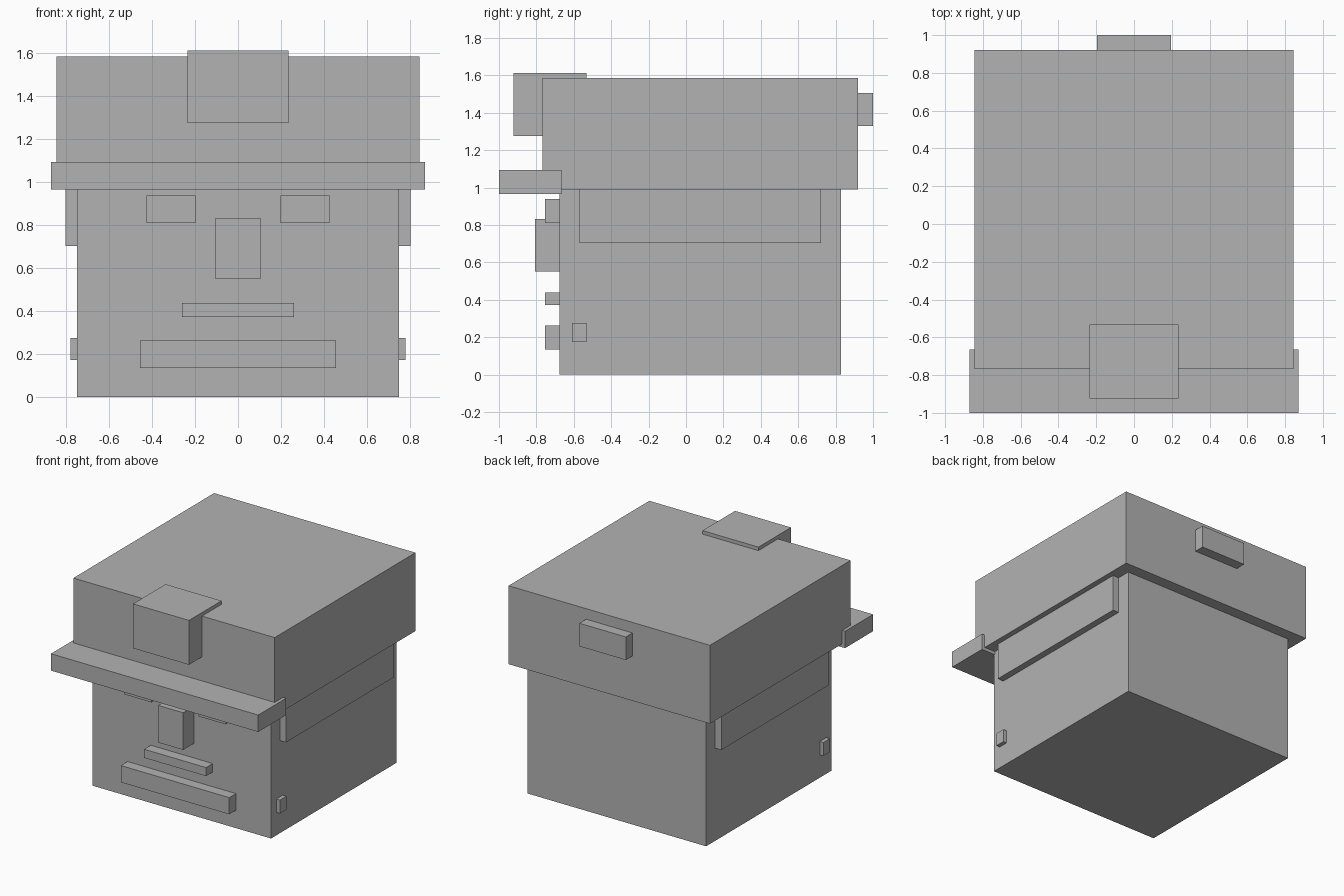
import bpy

if "Cube" in bpy.data.objects:
    bpy.data.objects.remove(bpy.data.objects["Cube"])

grey = bpy.data.materials.new("plain grey")
grey.diffuse_color = (0.45, 0.45, 0.45, 1.0)
grey.use_nodes = True
grey.node_tree.nodes["Principled BSDF"].inputs["Base Color"].default_value = grey.diffuse_color


def box(name, x, y, z):
    """Add a box spanning the given (min, max) ranges."""
    bpy.ops.mesh.primitive_cube_add(
        size=1, location=[(r[0] + r[1]) / 2 for r in (x, y, z)])
    ob = bpy.context.object
    ob.name = name
    ob.scale = [r[1] - r[0] for r in (x, y, z)]
    bpy.ops.object.transform_apply(location=False, rotation=False, scale=True)
    ob.data.materials.append(grey)
    return ob


def centred(name, half, y, z):
    return box(name, (-half, half), y, z)


def pair(name, x, y, z):
    box(name + "_right", x, y, z)
    box(name + "_left", (-x[1], -x[0]), y, z)


# Head and hat
centred("head", 0.75, (-0.675, 0.83), (0, 0.99))
centred("hat_crown", 0.845, (-0.767, 0.92), (0.99, 1.585))
centred("hat_brim", 0.87, (-1.0, -0.665), (0.965, 1.093))
centred("hat_front_block", 0.235, (-0.923, -0.533), (1.275, 1.612))
centred("hat_back_strap", 0.195, (0.92, 1.0), (1.33, 1.505))

# Face
centred("nose", 0.105, (-0.807, -0.675), (0.55, 0.832))
centred("mouth", 0.26, (-0.755, -0.675), (0.373, 0.438))
centred("chin", 0.455, (-0.755, -0.675), (0.135, 0.262))
pair("eye", (0.197, 0.426), (-0.755, -0.675), (0.81, 0.938))

# Sides of the head
pair("side_hair", (0.75, 0.802), (-0.57, 0.722), (0.703, 0.99))
pair("side_stud", (0.75, 0.78), (-0.61, -0.533), (0.173, 0.275))
